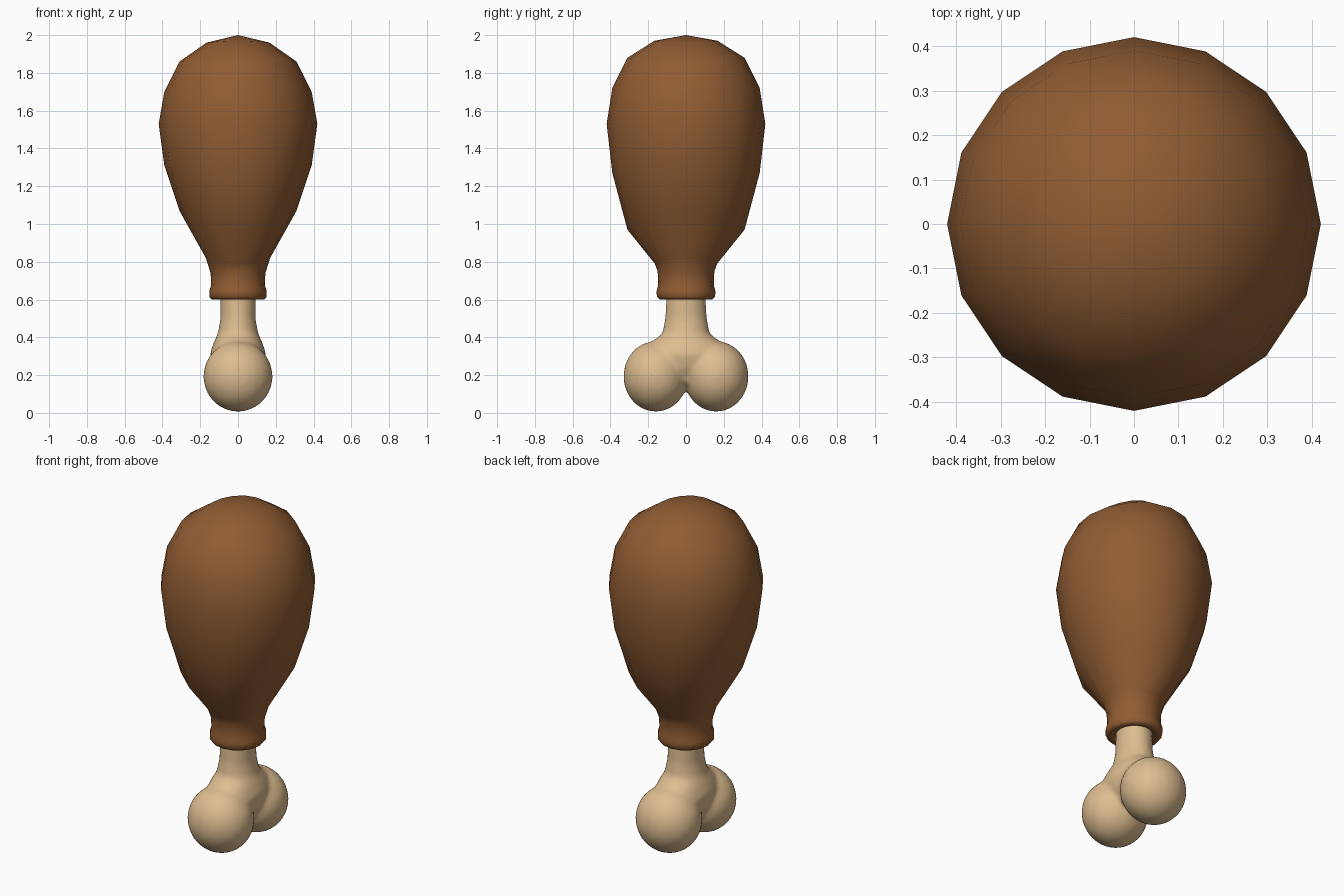
import bpy, bmesh, math
from mathutils import Matrix

if "Cube" in bpy.data.objects:
    bpy.data.objects.remove(bpy.data.objects["Cube"])


def material(name, rgb):
    m = bpy.data.materials.new(name)
    m.diffuse_color = (*rgb, 1)
    m.use_nodes = True
    m.node_tree.nodes["Principled BSDF"].inputs["Base Color"].default_value = m.diffuse_color
    return m


def loft(bm, rings, sides):
    """Closed tube through elliptic rings: (z at x side, z at y side, rx, ry)."""
    loops = []
    for zx, zy, rx, ry in rings:
        loop = []
        for i in range(sides):
            a = 2 * math.pi * i / sides
            c, s = math.cos(a), math.sin(a)
            loop.append(bm.verts.new((rx * c, ry * s, zx * c * c + zy * s * s)))
        loops.append(loop)
    for lo, hi in zip(loops, loops[1:]):
        for i in range(sides):
            j = (i + 1) % sides
            bm.faces.new((lo[i], lo[j], hi[j], hi[i]))
    bm.faces.new(loops[0][::-1])
    bm.faces.new(loops[-1])


def finish(bm, name, mat):
    bmesh.ops.remove_doubles(bm, verts=bm.verts, dist=0.0005)
    bmesh.ops.recalc_face_normals(bm, faces=bm.faces)
    for f in bm.faces:
        f.smooth = True
    me = bpy.data.meshes.new(name)
    bm.to_mesh(me)
    bm.free()
    me.materials.append(mat)
    ob = bpy.data.objects.new(name, me)
    bpy.context.collection.objects.link(ob)
    return ob


brown = material("roast brown", (0.28, 0.108, 0.033))
cream = material("bone cream", (0.73, 0.51, 0.28))

# Meat: 16-sided pear shape with a rolled collar at the bottom
bm = bmesh.new()
loft(bm, [
    (0.62, 0.62, 0.08, 0.08),
    (0.605, 0.605, 0.115, 0.115),
    (0.60, 0.60, 0.14, 0.14),
    (0.615, 0.615, 0.152, 0.154),
    (0.645, 0.645, 0.152, 0.156),
    (0.675, 0.675, 0.142, 0.147),
    (0.74, 0.75, 0.145, 0.15),
    (0.82, 0.79, 0.17, 0.165),
    (1.07, 0.97, 0.31, 0.31),
    (1.31, 1.27, 0.39, 0.39),
    (1.53, 1.53, 0.42, 0.42),
    (1.70, 1.72, 0.39, 0.39),
    (1.86, 1.88, 0.31, 0.31),
    (1.96, 1.97, 0.167, 0.167),
    (2.0, 2.0, 0, 0),
], 16)
finish(bm, "meat", brown)

# Bone: flaring shaft and two knuckle lobes, melted into one surface
bm = bmesh.new()
loft(bm, [(z, z, rx, ry) for z, rx, ry in [
    (0.16, 0.09, 0.14),
    (0.24, 0.135, 0.22),
    (0.31, 0.15, 0.225),
    (0.37, 0.13, 0.19),
    (0.42, 0.108, 0.125),
    (0.50, 0.093, 0.111),
    (0.60, 0.095, 0.105),
    (0.75, 0.10, 0.105),
]], 24)
for side in (-1, 1):
    bmesh.ops.create_uvsphere(
        bm, u_segments=24, v_segments=16, radius=1,
        matrix=Matrix.Translation((0, side * 0.16, 0.193))
        @ Matrix.Diagonal((0.184, 0.172, 0.187, 1)))
bone = finish(bm, "bone", cream)
remesh = bone.modifiers.new("melt", 'REMESH')
remesh.mode = 'VOXEL'
remesh.voxel_size = 0.014
remesh.use_smooth_shade = True
smooth = bone.modifiers.new("soften", 'SMOOTH')
smooth.factor = 0.5
smooth.iterations = 8
